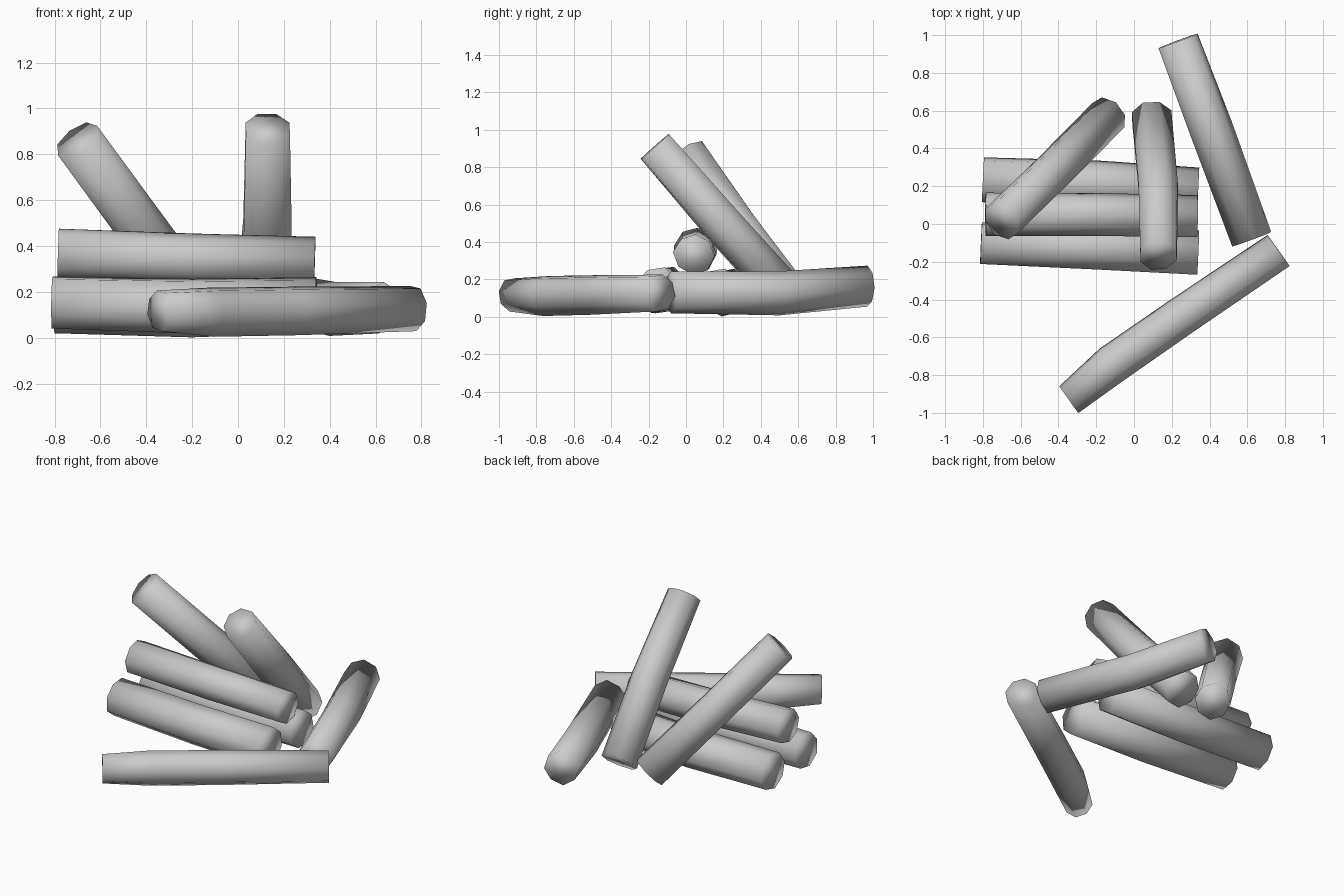
import bpy, bmesh, math, random
from mathutils import Vector

if "Cube" in bpy.data.objects:
    bpy.data.objects.remove(bpy.data.objects["Cube"])

random.seed(4)
SIDES = 8


def log(name, stations, turn=0.0):
    """Rough-cut log: rings swept along stations of (x, y, z, radius)."""
    pts = [Vector(s[:3]) for s in stations]
    axis = (pts[-1] - pts[0]).normalized()
    side = axis.cross(Vector((0, 0, 1))).normalized()
    up = side.cross(axis)
    wobble = [random.uniform(0.96, 1.04) for _ in range(SIDES)]
    bm = bmesh.new()
    rings = []
    for p, s in zip(pts, stations):
        ring = []
        for i in range(SIDES):
            a = 2 * math.pi * i / SIDES + turn
            r = s[3] * wobble[i] * random.uniform(0.98, 1.02)
            v = p + (side * math.cos(a) + up * math.sin(a)) * r
            v.z = max(v.z, 0.0)
            ring.append(bm.verts.new(v))
        rings.append(ring)
    for a, b in zip(rings, rings[1:]):
        for i in range(SIDES):
            j = (i + 1) % SIDES
            bm.faces.new((a[i], a[j], b[j], b[i]))
    bm.faces.new(rings[0])
    bm.faces.new(rings[-1])
    bmesh.ops.recalc_face_normals(bm, faces=bm.faces)
    for f in bm.faces:
        f.smooth = True
    mesh = bpy.data.meshes.new(name)
    bm.to_mesh(mesh)
    bm.free()
    obj = bpy.data.objects.new(name, mesh)
    bpy.context.collection.objects.link(obj)
    return obj


# Stacked pile: two logs below, one on top
log("pile_log_front", [(-0.81, -0.10, 0.155, 0.118), (-0.2, -0.125, 0.14, 0.122),
                       (0.34, -0.15, 0.145, 0.125)], 0.3)
log("pile_log_back", [(-0.80, 0.235, 0.14, 0.118), (-0.2, 0.215, 0.125, 0.12),
                      (0.34, 0.18, 0.14, 0.118)], 0.2)
log("pile_log_top", [(-0.785, 0.05, 0.37, 0.112), (-0.2, 0.05, 0.345, 0.112),
                     (0.335, 0.042, 0.335, 0.11)], 0.1)

# Logs leaning against the pile
log("leaning_log_left", [(-0.70, 0.015, 0.86, 0.112), (-0.42, 0.285, 0.475, 0.11),
                         (-0.135, 0.575, 0.09, 0.112)], 0.2)
log("leaning_log_right", [(0.13, -0.165, 0.912, 0.106), (0.13, 0.2, 0.495, 0.115),
                          (0.095, 0.565, 0.09, 0.116)], math.pi / 8)

# Loose logs lying on the ground
log("ground_log_right", [(0.235, 0.97, 0.165, 0.107), (0.41, 0.5, 0.125, 0.113),
                         (0.625, -0.08, 0.13, 0.107)], 0.1)
log("ground_log_front", [(-0.345, -0.93, 0.12, 0.09), (-0.12, -0.745, 0.115, 0.108),
                         (0.25, -0.49, 0.12, 0.107), (0.765, -0.14, 0.13, 0.102)], 0.2)
